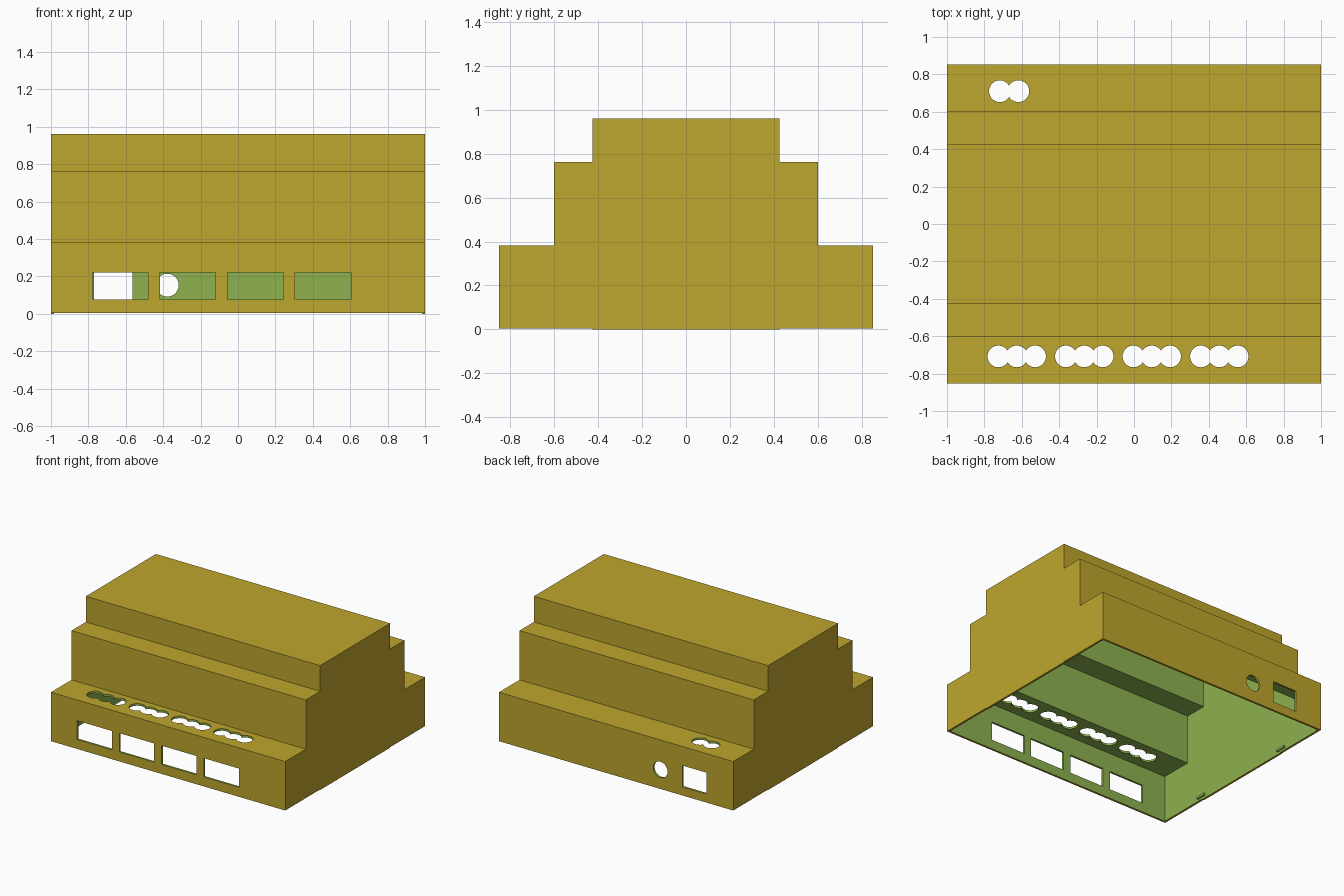
import bpy, bmesh, math
from mathutils import Matrix

if "Cube" in bpy.data.objects:
    bpy.data.objects.remove(bpy.data.objects["Cube"])

WALL = 0.016      # shell thickness
BASE = 0.004      # underside of the front and back walls
STEPS = [(0.852, 0.382), (0.602, 0.762), (0.427, 0.96)]   # half depth, height of each tier


def material(name, rgb):
    m = bpy.data.materials.new(name)
    m.diffuse_color = (*rgb, 1)
    m.use_nodes = True
    m.node_tree.nodes["Principled BSDF"].inputs["Base Color"].default_value = m.diffuse_color
    return m


MATS = [material("ochre", (0.515, 0.381, 0.026)),
        material("leaf_green", (0.266, 0.445, 0.080))]


def make(name, bm, index):
    bmesh.ops.recalc_face_normals(bm, faces=bm.faces[:])
    me = bpy.data.meshes.new(name)
    for m in MATS:
        me.materials.append(m)
    for f in bm.faces:
        f.material_index = index
    bm.to_mesh(me)
    bm.free()
    ob = bpy.data.objects.new(name, me)
    bpy.context.collection.objects.link(ob)
    return ob


def stepped_block(name, inset, bottom, index):
    """Tiered profile in the yz plane, extruded along x."""
    half, z = [], bottom
    for y, top in STEPS:
        half += [(y - inset, z), (y - inset, top - inset)]
        z = top - inset
    outline = half + [(-y, z) for y, z in reversed(half)]
    bm = bmesh.new()
    x = 1 - inset
    face = bm.faces.new([bm.verts.new((-x, y, z)) for y, z in outline])
    new = bmesh.ops.extrude_face_region(bm, geom=[face])["geom"]
    bmesh.ops.translate(bm, vec=(2 * x, 0, 0),
                        verts=[v for v in new if isinstance(v, bmesh.types.BMVert)])
    return make(name, bm, index)


def box(name, x, y, z, index):
    bm = bmesh.new()
    size = [b - a for a, b in (x, y, z)]
    mid = [(a + b) / 2 for a, b in (x, y, z)]
    bmesh.ops.create_cube(bm, size=1, matrix=Matrix.Translation(mid) @ Matrix.Diagonal((*size, 1)))
    return make(name, bm, index)


def cylinder(name, centre, radius, depth, turn=0):
    bm = bmesh.new()
    bmesh.ops.create_cone(bm, cap_ends=True, segments=48, radius1=radius, radius2=radius, depth=depth,
                          matrix=Matrix.Translation(centre) @ Matrix.Rotation(turn, 4, 'X'))
    return make(name, bm, 1)


def cut(target, cutter):
    mod = target.modifiers.new("cut", 'BOOLEAN')
    mod.operation = 'DIFFERENCE'
    mod.solver = 'EXACT'
    mod.object = cutter
    bpy.context.view_layer.objects.active = target
    bpy.ops.object.modifier_apply(modifier=mod.name)
    bpy.data.objects.remove(cutter, do_unlink=True)


# Hollow tiered housing, open underneath
housing = stepped_block("housing", 0, BASE, 0)
cut(housing, stepped_block("cavity", WALL, -0.1, 1))

# Front connector windows, each with three screw holes in the ledge above
for i in range(4):
    left = -0.778 + 0.361 * i
    cut(housing, box("window", (left, left + 0.298), (-0.9, -0.8), (0.077, 0.222), 1))
    for j in range(3):
        cut(housing, cylinder("screw_hole", (left + 0.053 + 0.098 * j, -0.708, 0.38), 0.058, 0.1))

# Back socket window, cable hole and two screw holes
cut(housing, box("socket", (-0.77, -0.565), (0.8, 0.9), (0.07, 0.235), 1))
cut(housing, cylinder("cable_hole", (-0.378, 0.85, 0.153), 0.061, 0.1, math.pi / 2))
for x in (-0.717, -0.618):
    cut(housing, cylinder("screw_hole", (x, 0.71, 0.38), 0.058, 0.1))

bpy.ops.object.select_all(action='DESELECT')
housing.select_set(True)
bpy.context.view_layer.objects.active = housing
bpy.ops.object.shade_smooth_by_angle(angle=math.radians(30))

# Side wall feet and small inner clips
for side, label in ((-1, "left"), (1, "right")):
    xs = sorted((side, side * (1 - WALL)))
    box(label + "_foot", xs, (-0.427, 0.427), (0, BASE), 0)
    xs = sorted((side * (1 - WALL), side * (1 - WALL - 0.012)))
    for y in (-0.435, 0.435):
        box(label + "_clip", xs, (y - 0.04, y + 0.04), (0.02, 0.038), 1)
